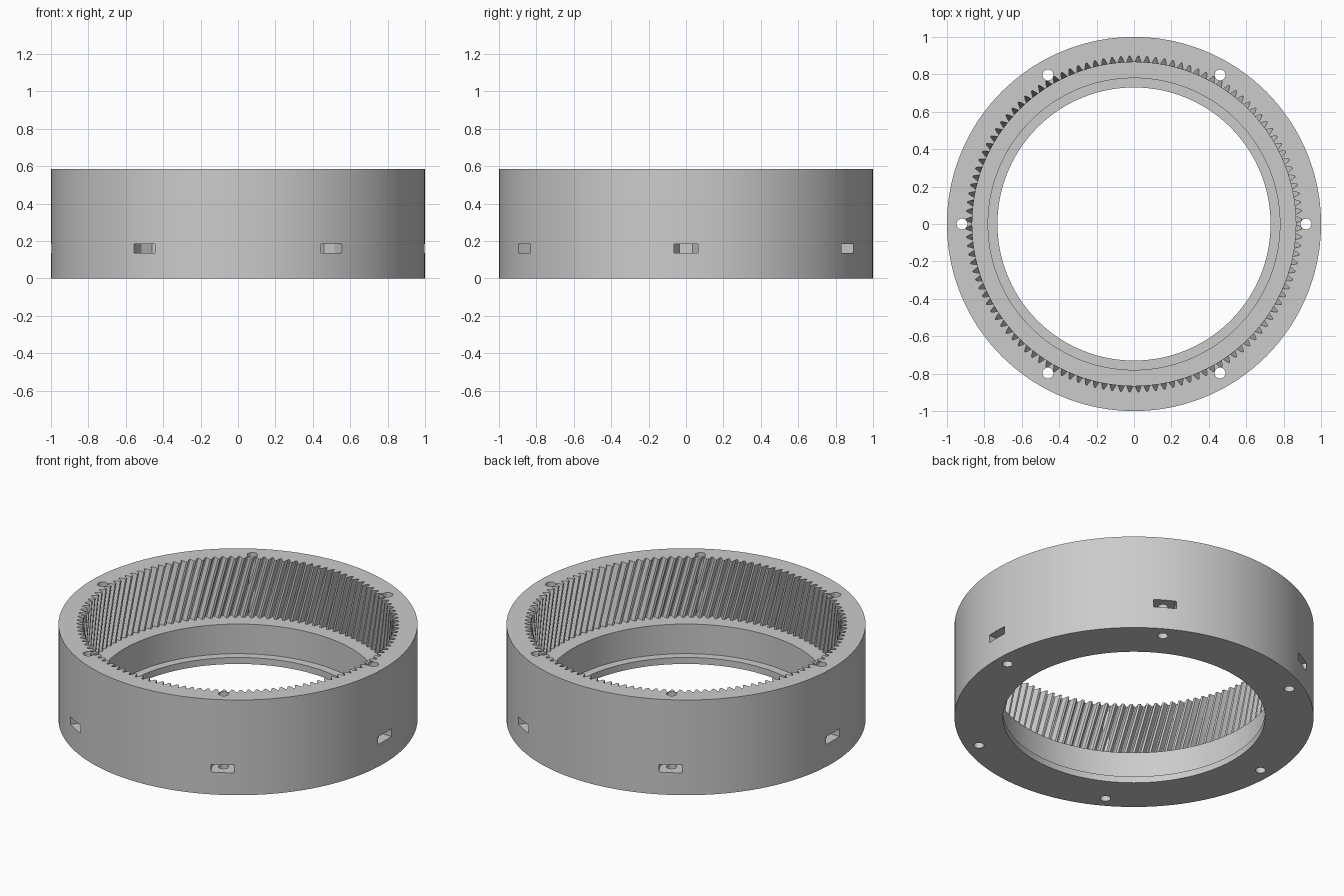
import bpy, bmesh
from math import sin, cos, pi, tau, radians

if "Cube" in bpy.data.objects:
    bpy.data.objects.remove(bpy.data.objects["Cube"])

HEIGHT, LEDGE_Z, LIP_Z = 0.585, 0.222, 0.04
OUTER_R, BORE_R, LIP_R = 1.0, 0.78, 0.73
TEETH, LAYERS, BOLT_R = 120, 6, 0.92
# One tooth pitch: (fraction of pitch, radius)
TOOTH = [(-0.5, 0.898), (-0.42, 0.897), (-0.37, 0.892), (-0.25, 0.88),
         (-0.13, 0.865), (0.13, 0.865), (0.25, 0.88), (0.37, 0.892), (0.42, 0.897)]
COUNT = TEETH * len(TOOTH)
SHIFT = 2 * len(TOOTH)              # the helix drops by two whole pitches
TWIST = 2 * tau / TEETH

steel = bpy.data.materials.new("grey_metal")
steel.use_nodes = True
steel.diffuse_color = (0.6, 0.6, 0.6, 1)
steel.node_tree.nodes["Principled BSDF"].inputs["Base Color"].default_value = steel.diffuse_color

ANGLES = [(i + f) * tau / TEETH for i in range(TEETH) for f, _ in TOOTH]


def make_object(name, bm):
    bmesh.ops.recalc_face_normals(bm, faces=bm.faces)
    mesh = bpy.data.meshes.new(name)
    bm.to_mesh(mesh)
    bm.free()
    mesh.materials.append(steel)
    obj = bpy.data.objects.new(name, mesh)
    bpy.context.collection.objects.link(obj)
    return obj


def circle(bm, r, z):
    return [bm.verts.new((r * cos(a), r * sin(a), z)) for a in ANGLES]


def tooth_loop(bm, t):
    z = HEIGHT + (LEDGE_Z - HEIGHT) * t
    verts = []
    for j, a in enumerate(ANGLES):
        r = TOOTH[j % len(TOOTH)][1]
        verts.append(bm.verts.new((r * cos(a + TWIST * t), r * sin(a + TWIST * t), z)))
    return verts


def bridge(bm, a, b):
    for j in range(COUNT):
        k = (j + 1) % COUNT
        bm.faces.new((a[j], a[k], b[k], b[j]))


def prism(bm, points, z0, z1):
    low = [bm.verts.new((x, y, z0)) for x, y in points]
    high = [bm.verts.new((x, y, z1)) for x, y in points]
    bm.faces.new(low[::-1])
    bm.faces.new(high)
    for i in range(len(points)):
        k = (i + 1) % len(points)
        bm.faces.new((low[i], low[k], high[k], high[i]))


# Ring body with internal helical teeth, ledge, bore and bottom lip
bm = bmesh.new()
loops = [circle(bm, OUTER_R, 0), circle(bm, OUTER_R, HEIGHT)]
loops += [tooth_loop(bm, i / LAYERS) for i in range(LAYERS + 1)]
loops[-1] = loops[-1][-SHIFT:] + loops[-1][:-SHIFT]
for r, z in ((BORE_R, LEDGE_Z), (BORE_R, LIP_Z), (LIP_R, LIP_Z), (LIP_R, 0)):
    loops.append(circle(bm, r, z))
last_tooth = LAYERS + 2
for i, loop in enumerate(loops):
    if i == last_tooth - 1:         # undo the index shift for the last helix layer
        bridge(bm, loop, loops[i + 1][SHIFT:] + loops[i + 1][:SHIFT])
    else:
        bridge(bm, loop, loops[(i + 1) % len(loops)])
ring = make_object("ring_gear", bm)

# Cutters: six through bolt holes and six side nut slots
holes, slots = bmesh.new(), bmesh.new()
SLOT = [(-0.058, -0.034), (0, -0.065), (0.12, -0.065),
        (0.12, 0.065), (0, 0.065), (-0.058, 0.034)]
for i in range(6):
    a = i * tau / 6
    c, s = cos(a), sin(a)
    prism(holes, [(BOLT_R * c + 0.029 * cos(tau * k / 32),
                   BOLT_R * s + 0.029 * sin(tau * k / 32)) for k in range(32)], -0.1, 0.7)
    prism(slots, [((BOLT_R + u) * c - v * s, (BOLT_R + u) * s + v * c)
                  for u, v in SLOT], 0.137, 0.185)
cutters = [make_object("bolt_hole_cutter", holes), make_object("nut_slot_cutter", slots)]
for cutter in cutters:
    cutter.hide_render = True
    mod = ring.modifiers.new(cutter.name, "BOOLEAN")
    mod.operation, mod.solver, mod.object = "DIFFERENCE", "EXACT", cutter

# Bake the cuts and drop the cutters
bpy.context.view_layer.update()
baked = bpy.data.meshes.new_from_object(ring.evaluated_get(bpy.context.evaluated_depsgraph_get()))
ring.modifiers.clear()
ring.data = baked
for cutter in cutters:
    bpy.data.objects.remove(cutter)

# Smooth curved walls, sharp rims
bpy.ops.object.select_all(action="DESELECT")
ring.select_set(True)
bpy.context.view_layer.objects.active = ring
bpy.ops.object.shade_smooth_by_angle(angle=radians(25))
